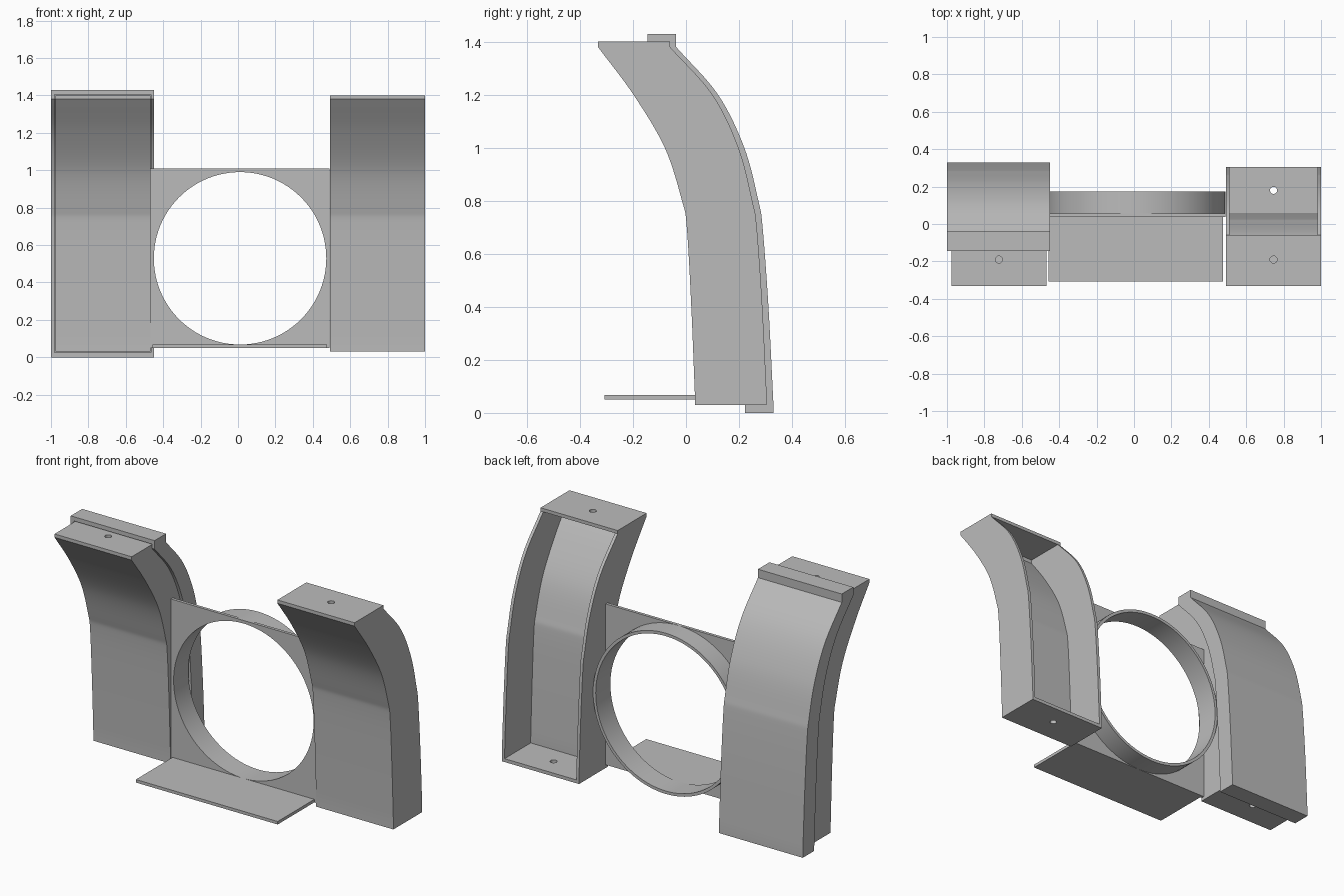
import bpy, bmesh, math
from mathutils import Matrix, Vector

cube = bpy.data.objects.get("Cube")
if cube:
    bpy.data.objects.remove(cube, do_unlink=True)

grey = bpy.data.materials.new("plain grey")
grey.use_nodes = True
colour = (0.5, 0.5, 0.5, 1)
grey.diffuse_color = colour
grey.node_tree.nodes["Principled BSDF"].inputs["Base Color"].default_value = colour

# Side curves as (y, z) control points, bottom to top
FRONT = [(0.035, 0.03), (0.02, 0.4), (0.003, 0.7), (-0.015, 0.8),
         (-0.08, 1.0), (-0.198, 1.2), (-0.332, 1.38)]
BACK = [(0.306, 0.03), (0.288, 0.4), (0.267, 0.7), (0.25, 0.8),
        (0.198, 1.0), (0.1, 1.2), (-0.06, 1.38)]
SHELL = [(0.33, 0.03), (0.311, 0.4), (0.289, 0.7), (0.273, 0.8),
         (0.22, 1.0), (0.121, 1.2), (-0.037, 1.38)]


def smooth_curve(points, low, high, shift=0, steps=8):
    """Spline through the points, ended by straight runs to low and high."""
    p = [Vector(q) for q in points]
    p = [2 * p[0] - p[1]] + p + [2 * p[-1] - p[-2]]
    out = []
    for a, b, c, d in zip(p, p[1:], p[2:], p[3:]):
        for i in range(steps):
            t = i / steps
            out.append(0.5 * (2 * b + (c - a) * t + (2 * a - 5 * b + 4 * c - d) * t * t
                              + (3 * b - a - 3 * c + d) * t ** 3))
    out.append(p[-2])
    out = [q for q in out if low + 0.002 < q.y < high - 0.002]
    out = [Vector((out[0].x, low))] + out + [Vector((out[-1].x, high))]
    return [(q.x + shift, q.y) for q in out]


def finish(name, bm):
    bmesh.ops.recalc_face_normals(bm, faces=bm.faces)
    mesh = bpy.data.meshes.new(name)
    bm.to_mesh(mesh)
    bm.free()
    mesh.materials.append(grey)
    ob = bpy.data.objects.new(name, mesh)
    bpy.context.collection.objects.link(ob)
    return ob


def prism(name, profile, x0, x1):
    """Extrude a (y, z) outline along x."""
    bm = bmesh.new()
    face = bm.faces.new([bm.verts.new((x0, y, z)) for y, z in profile])
    new = bmesh.ops.extrude_face_region(bm, geom=[face])["geom"]
    verts = [v for v in new if isinstance(v, bmesh.types.BMVert)]
    bmesh.ops.translate(bm, verts=verts, vec=(x1 - x0, 0, 0))
    return finish(name, bm)


def box(name, x0, x1, y0, y1, z0, z1):
    return prism(name, [(y0, z0), (y1, z0), (y1, z1), (y0, z1)], x0, x1)


def cylinder(name, centre, radius, depth, axis="Z", sides=24):
    bm = bmesh.new()
    turn = Matrix.Rotation(math.pi / 2, 4, "X") if axis == "Y" else Matrix()
    bmesh.ops.create_cone(bm, cap_ends=True, segments=sides, radius1=radius,
                          radius2=radius, depth=depth,
                          matrix=Matrix.Translation(centre) @ turn)
    return finish(name, bm)


def select(ob):
    bpy.ops.object.select_all(action="DESELECT")
    ob.select_set(True)
    bpy.context.view_layer.objects.active = ob


def combine(ob, other, operation="DIFFERENCE"):
    mod = ob.modifiers.new("combine", "BOOLEAN")
    mod.operation, mod.solver, mod.object = operation, "EXACT", other
    select(ob)
    bpy.ops.object.modifier_apply(modifier=mod.name)
    bpy.data.objects.remove(other, do_unlink=True)


def shade(ob):
    select(ob)
    bpy.ops.object.shade_smooth_by_angle(angle=math.radians(30))


def tower(name, x0, x1):
    """Curved housing, hollow and open to the back, with two screw holes."""
    ob = prism(name, smooth_curve(FRONT, 0.03, 1.4)
               + smooth_curve(BACK, 0.03, 1.4)[::-1], x0, x1)
    cavity = prism("cutter", smooth_curve(FRONT, 0.05, 1.38, 0.025)
                   + smooth_curve(BACK, 0.05, 1.38, 0.1)[::-1], x0 + 0.018, x1 - 0.018)
    combine(ob, cavity)
    middle = (x0 + x1) / 2
    for y, z in ((0.18, 0.04), (-0.19, 1.39)):
        combine(ob, cylinder("cutter", (middle, y, z), 0.019, 0.06))
    shade(ob)


tower("left_tower", 0.492, 1.0)
tower("right_tower", -0.976, -0.468)

# Shallow cover wrapped round the back of the right tower
cover = prism("back_cover", smooth_curve(SHELL, 0, 1.43, -0.108)
              + smooth_curve(SHELL, 0, 1.43)[::-1], -1.0, -0.448)
combine(cover, prism("cutter", smooth_curve(SHELL, 0.025, 1.405, -0.3)
                     + smooth_curve(SHELL, 0.025, 1.405, -0.02)[::-1], -0.98, -0.466))
shade(cover)

# Square plate with a round collar behind it, bored through
centre = (0.011, 0.106, 0.529)
plate = box("ring_plate", -0.468, 0.49, 0.037, 0.055, 0.05, 1.008)
combine(plate, cylinder("collar", centre, 0.4785, 0.138, "Y", 96), "UNION")
combine(plate, cylinder("cutter", centre, 0.461, 0.4, "Y", 96))
shade(plate)

# Flat shelf in front of the plate
box("front_shelf", -0.457, 0.477, -0.308, 0.037, 0.05, 0.068)
